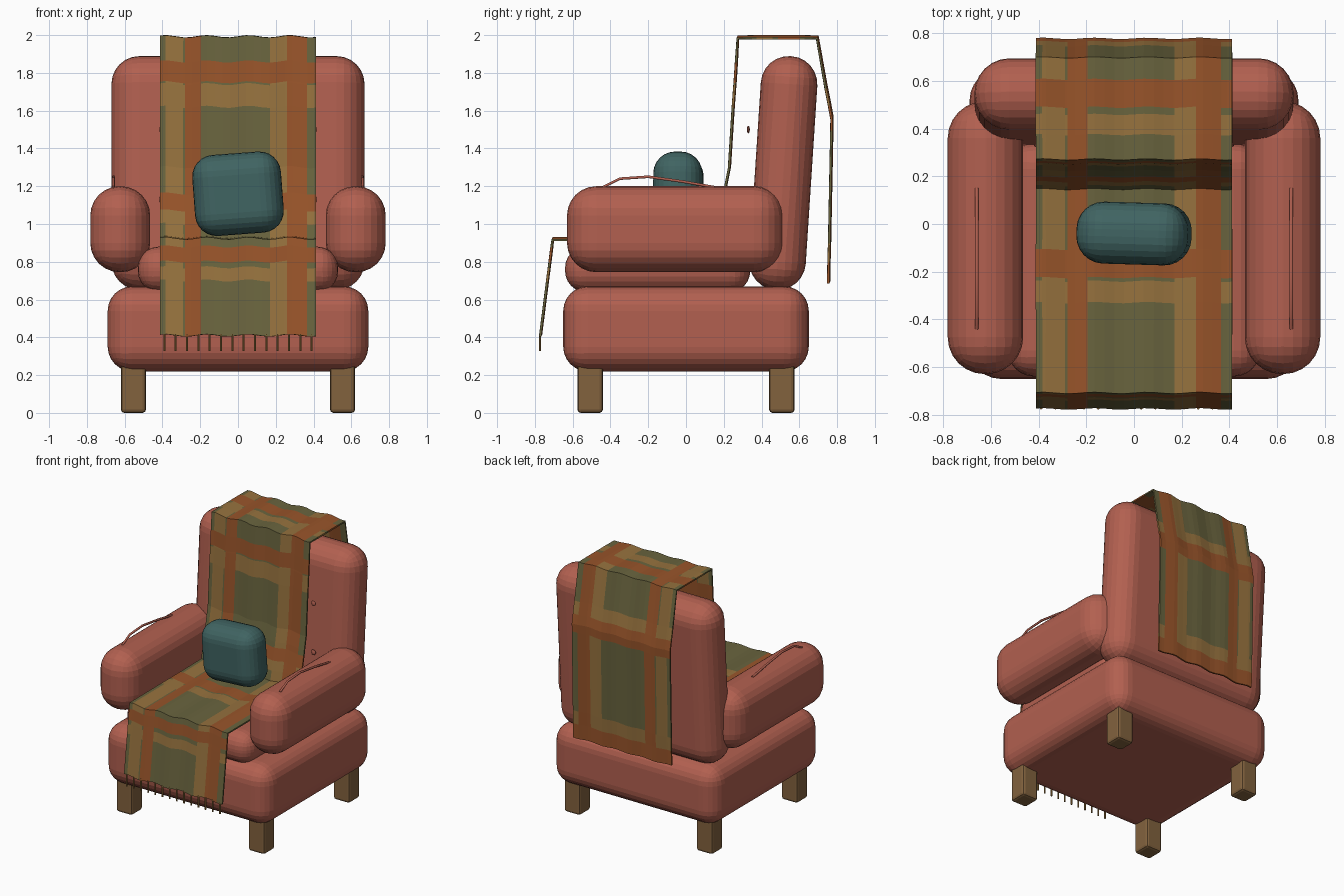
import bpy, bmesh, math

if "Cube" in bpy.data.objects:
    bpy.data.objects.remove(bpy.data.objects["Cube"])


def material(name, rgb):
    m = bpy.data.materials.new(name)
    m.diffuse_color = (*rgb, 1)
    m.use_nodes = True
    m.node_tree.nodes["Principled BSDF"].inputs["Base Color"].default_value = m.diffuse_color
    return m


CORAL = material("coral upholstery", (0.445, 0.117, 0.08))
WOOD = material("brown wood", (0.223, 0.122, 0.048))
TEAL = material("teal fabric", (0.051, 0.127, 0.122))
OLIVE = material("olive wool", (0.141, 0.127, 0.048))
TAN = material("tan wool", (0.305, 0.168, 0.048))
RUST = material("rust wool", (0.314, 0.089, 0.023))


def add_mesh(name, bm, *mats):
    me = bpy.data.meshes.new(name)
    bm.to_mesh(me)
    bm.free()
    ob = bpy.data.objects.new(name, me)
    for m in mats:
        me.materials.append(m)
    bpy.context.collection.objects.link(ob)
    return ob


def soft_box(name, lo, hi, radius, mat, rot=(0, 0, 0), segments=6):
    """Box between two corners with rounded edges."""
    bm = bmesh.new()
    bmesh.ops.create_cube(bm, size=1)
    bmesh.ops.scale(bm, vec=[b - a for a, b in zip(lo, hi)], verts=bm.verts)
    ob = add_mesh(name, bm, mat)
    ob.location = [(a + b) / 2 for a, b in zip(lo, hi)]
    ob.rotation_euler = rot
    bev = ob.modifiers.new("rounding", 'BEVEL')
    bev.width = radius
    bev.segments = segments
    return ob


# Upholstered body
soft_box("base", (-0.69, -0.65, 0.22), (0.69, 0.65, 0.67), 0.13, CORAL)
soft_box("seat_cushion", (-0.53, -0.64, 0.64), (0.53, 0.34, 0.88), 0.11, CORAL)
soft_box("backrest", (-0.67, 0.365, 0.65), (0.67, 0.665, 1.89), 0.148, CORAL,
         rot=(-0.065, 0, 0))

# Throw pillow
soft_box("pillow", (-0.235, -0.17, 0.945), (0.235, 0.09, 1.375), 0.115, TEAL,
         rot=(0, -0.075, -0.03))

for side, s in (("left", -1), ("right", 1)):
    # Arm
    x0, x1 = sorted((s * 0.465, s * 0.782))
    soft_box(side + "_arm", (x0, -0.63, 0.745), (x1, 0.515, 1.2), 0.155, CORAL)

    # Legs
    x0, x1 = sorted((s * 0.487, s * 0.62))
    for end, y in (("front", -0.575), ("back", 0.44)):
        soft_box(f"{end}_{side}_leg", (x0, y, 0), (x1, y + 0.135, 0.27),
                 0.018, WOOD, segments=2)

    # Loose seam on top of the arm
    cu = bpy.data.curves.new(side + "_arm_seam", 'CURVE')
    cu.dimensions = '3D'
    cu.bevel_depth = 0.008
    cu.bevel_resolution = 1
    cu.use_fill_caps = True
    path = [(-0.44, 1.195), (-0.35, 1.24), (-0.2, 1.25), (-0.02, 1.225), (0.15, 1.195)]
    sp = cu.splines.new('POLY')
    sp.points.add(len(path) - 1)
    for p, (y, z) in zip(sp.points, path):
        p.co = (s * 0.66, y, z, 1)
    cu.materials.append(CORAL)
    bpy.context.collection.objects.link(bpy.data.objects.new(side + "_arm_seam", cu))

    # Backrest buttons
    for z in (1.13, 1.5):
        bm = bmesh.new()
        bmesh.ops.create_uvsphere(bm, u_segments=10, v_segments=6, radius=0.02)
        ob = add_mesh(side + "_button", bm, CORAL)
        ob.scale.y = 0.4
        ob.location = (s * 0.4, 0.33, z)

# Blanket: side profile (y, z, colour of the row that starts there)
O, T, R = 0, 1, 2
ROWS = [
    (-0.77, 0.41, O), (-0.733, 0.70, T), (-0.724, 0.77, O), (-0.72, 0.80, R),
    (-0.71, 0.88, O), (-0.705, 0.92, O), (-0.33, 0.92, T), (-0.24, 0.92, O),
    (-0.225, 0.92, R), (-0.107, 0.92, O), (0.15, 0.925, O), (0.167, 1.0, T),
    (0.183, 1.07, R), (0.203, 1.16, O), (0.21, 1.2, O), (0.23, 1.3, O),
    (0.25, 1.62, T), (0.259, 1.74, O), (0.26, 1.75, R), (0.267, 1.86, O),
    (0.275, 1.988, O), (0.375, 1.988, T), (0.46, 1.988, O), (0.49, 1.988, R),
    (0.607, 1.988, O), (0.695, 1.988, O), (0.742, 1.72, T), (0.76, 1.63, R),
    (0.773, 1.56, R), (0.772, 1.5, O), (0.76, 0.90, T), (0.757, 0.80, R),
    (0.755, 0.69, O)]
# Plaid columns across the width (x start, colour)
COLS = [(-0.412, O), (-0.385, T), (-0.29, O), (-0.28, R), (-0.195, O),
        (0.17, T), (0.26, R), (0.365, O), (0.39, O)]


def wave(x):
    return 0.006 * math.sin(x * 2 * math.pi / 0.22)


xs = sorted({c[0] for c in COLS} | {round(-0.412 + 0.0412 * i, 4) for i in range(21)})
bm = bmesh.new()
grid = [[bm.verts.new((x, y + wave(x) * 0.5, z + wave(x))) for x in xs]
        for y, z, _ in ROWS]
for i in range(len(ROWS) - 1):
    for j in range(len(xs) - 1):
        f = bm.faces.new((grid[i][j], grid[i][j + 1], grid[i + 1][j + 1], grid[i + 1][j]))
        mid = (xs[j] + xs[j + 1]) / 2
        col = [c for x, c in COLS if x < mid][-1]
        f.material_index = max(col, ROWS[i][2])  # rust over tan over olive
blanket = add_mesh("blanket", bm, OLIVE, TAN, RUST)
sol = blanket.modifiers.new("thickness", 'SOLIDIFY')
sol.thickness = 0.012
sol.offset = 0

# Fringe along the front hem
bm = bmesh.new()
for i in range(14):
    x = -0.39 + 0.06 * i
    made = bmesh.ops.create_cone(bm, cap_ends=True, segments=6, radius1=0.006,
                                 radius2=0.006, depth=0.09)["verts"]
    bmesh.ops.translate(bm, vec=(x, -0.773, 0.373), verts=made)
add_mesh("fringe", bm, TAN)
